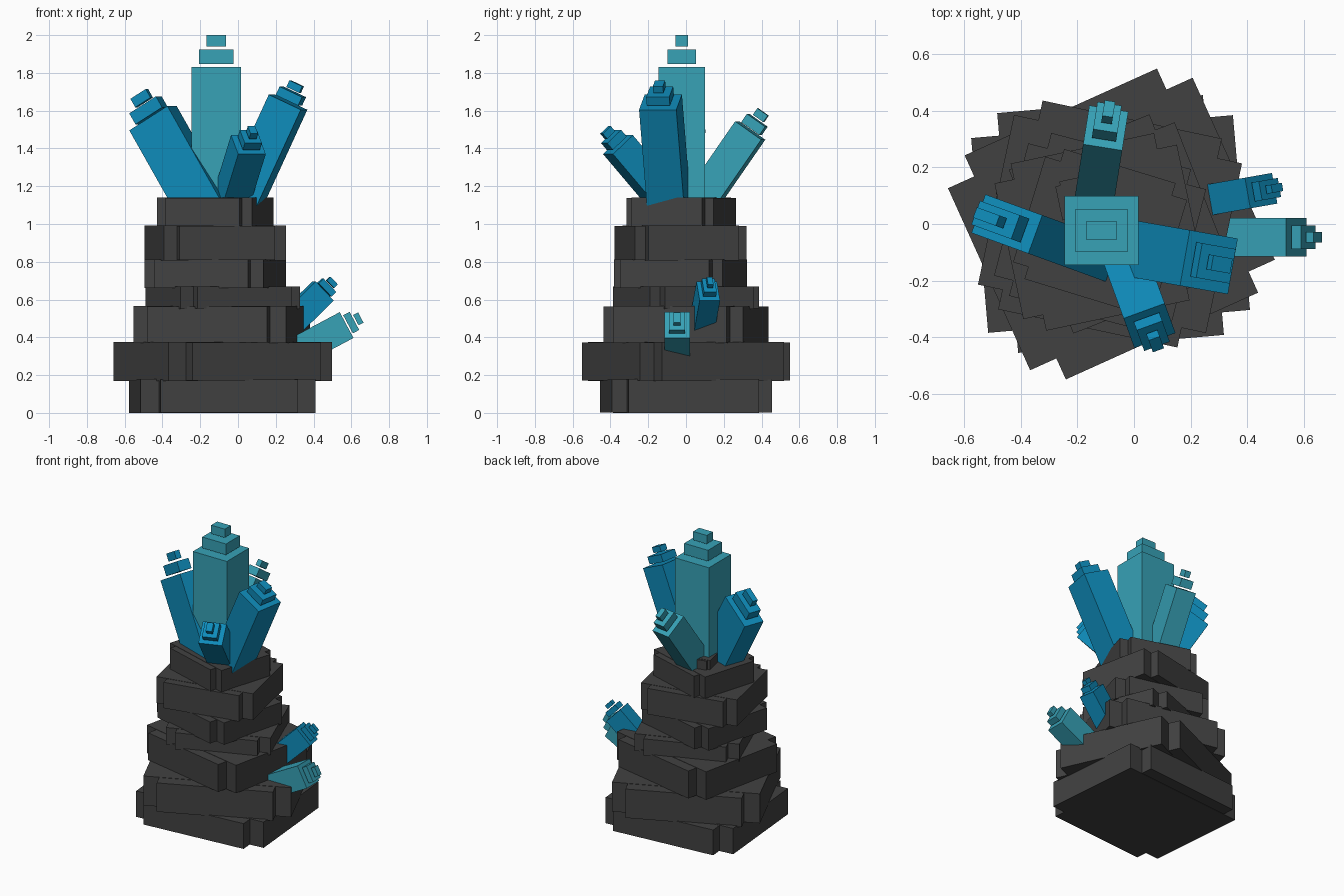
import bpy
from math import radians, sin, cos
from mathutils import Matrix, Vector

if "Cube" in bpy.data.objects:
    bpy.data.objects.remove(bpy.data.objects["Cube"], do_unlink=True)


def material(name, rgb):
    mat = bpy.data.materials.new(name)
    mat.use_nodes = True
    color = (*rgb, 1.0)
    mat.diffuse_color = color
    mat.node_tree.nodes["Principled BSDF"].inputs["Base Color"].default_value = color
    return mat


rock = material("dark_rock", (0.053, 0.053, 0.053))
teal = material("teal_crystal", (0.038, 0.36, 0.47))
blue = material("blue_crystal", (0.0045, 0.26, 0.49))


def box(name, size, matrix, mat):
    """Box of the given size whose centre frame is the given matrix."""
    bpy.ops.mesh.primitive_cube_add(size=1)
    obj = bpy.context.object
    obj.name = name
    obj.data.transform(Matrix.Diagonal((*size, 1)))
    obj.matrix_world = matrix
    obj.data.materials.append(mat)
    return obj


def rock_layer(name, x, y, bottom, top, span, turn):
    """Two crossed slabs make one notched rock layer."""
    slabs = (("long", 1.0, 0.744, 0.0), ("wide", 0.786, 0.916, 0.004))
    for label, sx, sy, inset in slabs:
        frame = Matrix.Translation((x, y, (bottom + top) / 2)) @ Matrix.Rotation(radians(turn), 4, "Z")
        box(f"{name}_{label}_slab", (sx * span, sy * span, top - bottom - inset), frame, rock)


def crystal(name, face, heading, tilt, along, across, length, cap, mat):
    """Tilted shaft ending at the face centre, with two floating stepped caps."""
    frame = (Matrix.Translation(face) @ Matrix.Rotation(radians(heading), 4, "Z")
             @ Matrix.Rotation(radians(tilt), 4, "Y"))
    tiers = (("shaft", 1.0, 1.0, -length, 0.0),
             ("middle_cap", 0.7, 0.62, 0.1 * cap, 0.55 * cap),
             ("tip_cap", 0.4, 0.27, 0.65 * cap, cap))
    for label, fx, fy, low, high in tiers:
        centre = frame @ Matrix.Translation((0, 0, (low + high) / 2))
        box(f"{name}_{label}", (along * fx, across * fy, high - low), centre, mat)


# Stacked, twisted rock layers
rock_layer("base_rock", -0.083, 0, 0.0, 0.18, 0.93, 5)
rock_layer("lower_rock", -0.08, 0, 0.17, 0.375, 0.95, 24.3)
rock_layer("third_rock", -0.085, 0, 0.37, 0.565, 0.825, -12)
rock_layer("fourth_rock", -0.08, 0, 0.55, 0.67, 0.68, 21.5)
rock_layer("fifth_rock", -0.12, -0.03, 0.66, 0.813, 0.65, -14.5)
rock_layer("sixth_rock", -0.12, -0.028, 0.808, 0.992, 0.66, 12)
rock_layer("upper_rock", -0.12, -0.025, 0.985, 1.14, 0.525, -17)
rock_layer("top_rock", -0.185, 0.09, 1.13, 1.205, 0.165, 12)

# Crystal cluster on the summit
crystal("main_crystal", (-0.115, -0.023, 1.83), 0, 0, 0.262, 0.245, 0.75, 0.17, teal)
crystal("right_crystal", (-0.45, 0.0, 1.56), 160, 31, 0.25, 0.145, 0.58, 0.15, blue)
crystal("left_crystal", (0.265, -0.135, 1.645), -10, 25, 0.19, 0.2, 0.62, 0.11, blue)
crystal("front_crystal", (0.055, -0.36, 1.42), -70, 42, 0.15, 0.155, 0.45, 0.105, blue)
crystal("back_crystal", (-0.10, 0.34, 1.495), 81, 35, 0.17, 0.14, 0.5, 0.12, teal)

# Small crystals on the left flank
crystal("low_side_crystal", (0.575, -0.047, 0.465), 0, 62, 0.155, 0.135, 0.37, 0.085, teal)
crystal("high_side_crystal", (0.45, 0.118, 0.645), 10, 46, 0.14, 0.11, 0.3, 0.08, blue)
